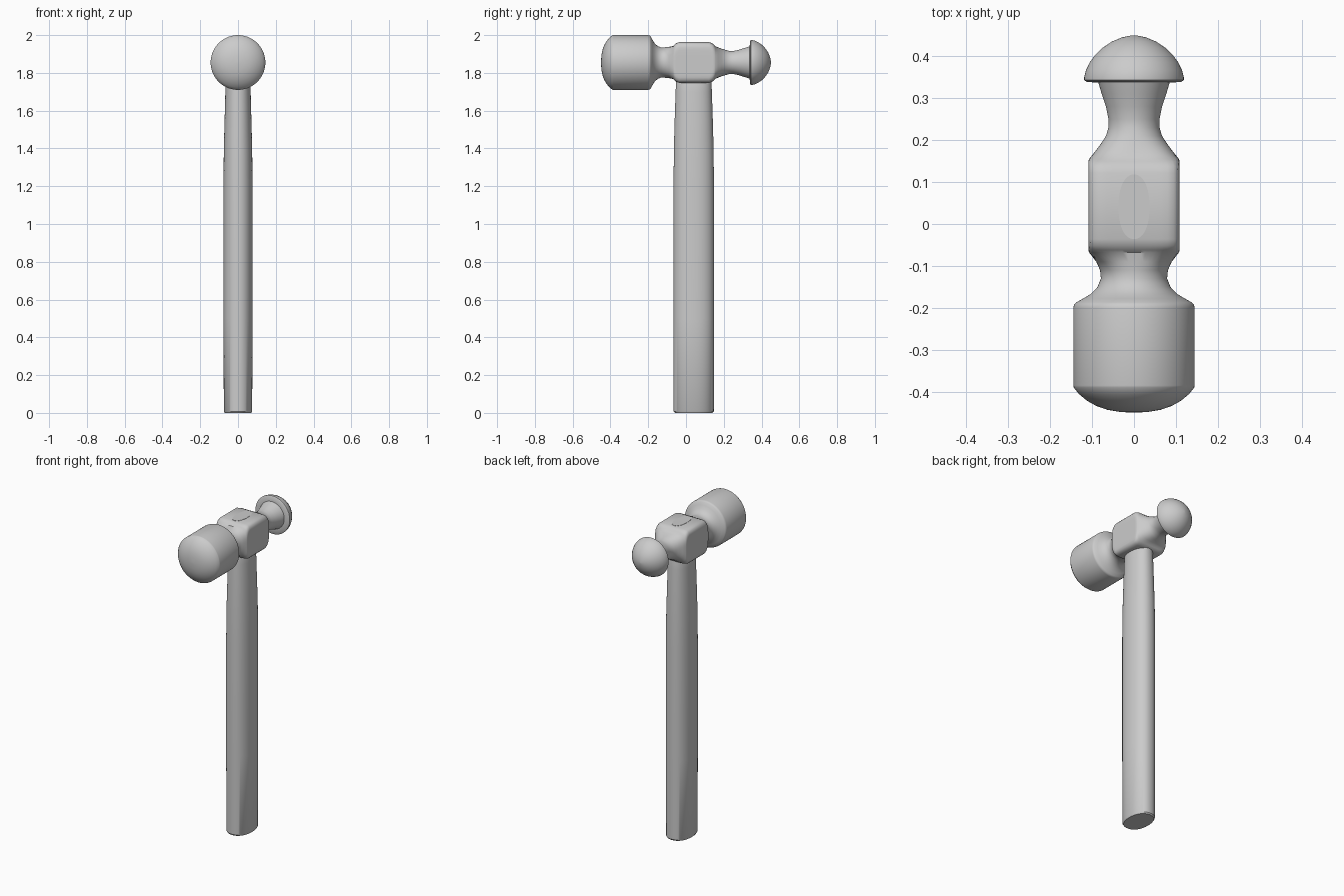
import bpy, bmesh, math
from mathutils import Vector

if "Cube" in bpy.data.objects:
    bpy.data.objects.remove(bpy.data.objects["Cube"])


def oval(a, b, n, sides):
    """Superellipse outline with half sizes a, b (n=2 is an ellipse)."""
    pts = []
    for i in range(sides):
        t = 2 * math.pi * (i + 0.5) / sides
        c, s = math.cos(t), math.sin(t)
        r = (abs(c) ** n + abs(s) ** n) ** (-1 / n)
        pts.append((a * r * c, b * r * s))
    return pts


def loft(name, sections, place, sides=64, angle=35):
    """Skin a row of ovals (position, a, b, n) and cap both ends."""
    bm = bmesh.new()
    rings = [[bm.verts.new(place(u, v, p)) for u, v in oval(a, b, n, sides)]
             for p, a, b, n in sections]
    for lo, hi in zip(rings, rings[1:]):
        for i in range(sides):
            j = (i + 1) % sides
            bm.faces.new((lo[i], lo[j], hi[j], hi[i]))
    bm.faces.new(rings[0])
    bm.faces.new(rings[-1])
    bmesh.ops.recalc_face_normals(bm, faces=bm.faces)
    mesh = bpy.data.meshes.new(name)
    bm.to_mesh(mesh)
    bm.free()
    obj = bpy.data.objects.new(name, mesh)
    bpy.context.collection.objects.link(obj)
    bpy.ops.object.select_all(action='DESELECT')
    obj.select_set(True)
    bpy.context.view_layer.objects.active = obj
    bpy.ops.object.shade_smooth_by_angle(angle=math.radians(angle))
    return obj


def rounds(profile):
    return [(y, r, r, 2) for y, r in profile]


# Hammer head: striking face, neck, square eye block, neck, ball peen
AXIS_Z = 1.855
face = rounds([(-.45, .005), (-.448, .035), (-.443, .064), (-.434, .09),
               (-.421, .113), (-.406, .131), (-.39, .144), (-.385, .145),
               (-.2, .145), (-.192, .143), (-.187, .138), (-.178, .122),
               (-.167, .103), (-.15, .087), (-.13, .079), (-.11, .081)])
block = [(-.09, .09, .083, 2.5), (-.068, .107, .087, 4.5),
         (-.062, .109, .094, 6), (-.052, .109, .102, 8), (-.036, .109, .108, 9),
         (.122, .109, .108, 9), (.138, .109, .102, 8), (.149, .109, .094, 6),
         (.155, .107, .087, 4.5), (.17, .095, .08, 3.2), (.19, .08, .072, 2.5)]
peen = rounds([(.21, .067), (.23, .061), (.25, .061), (.28, .067), (.31, .077),
               (.337, .085), (.339, .113), (.343, .119), (.35, .119),
               (.366, .115), (.385, .106), (.404, .092), (.421, .074),
               (.435, .053), (.445, .029), (.45, .004)])
loft("hammer_head", face + block + peen, lambda u, v, p: (u, p, AXIS_Z + v))

# Oval handle that tapers up through the eye and shows on top
handle = [(0, .07, .1, 2.2), (.008, .075, .106, 2.2), (.5, .077, .107, 2.2),
          (1.2, .077, .107, 2.2), (1.4, .075, .105, 2.2), (1.55, .071, .101, 2.2),
          (1.7, .067, .096, 2.2), (1.77, .064, .093, 2.2), (1.85, .037, .077, 2.2),
          (1.9645, .037, .077, 2.2)]
loft("handle", handle, lambda u, v, p: (u, .041 + v, p))
